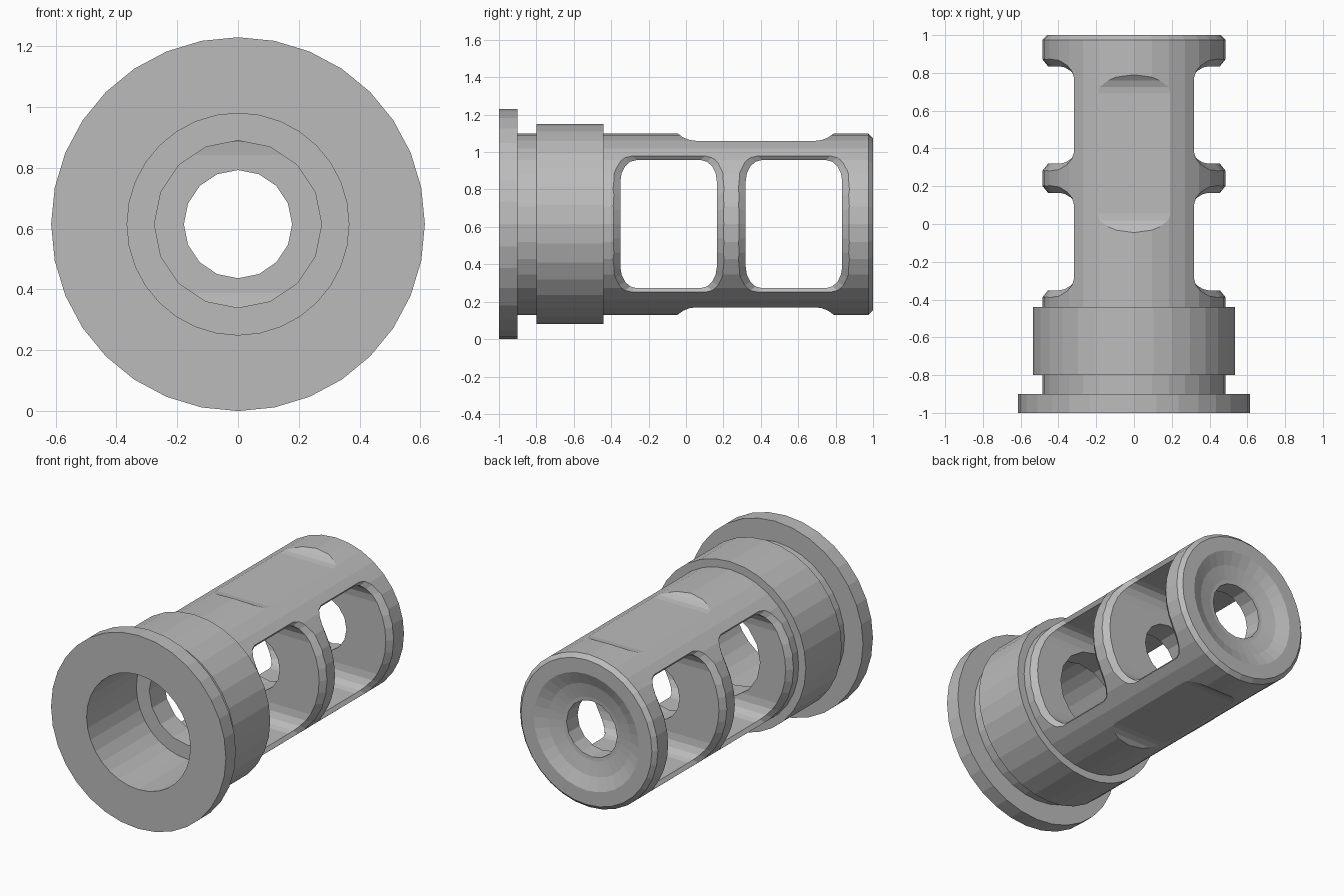
import bpy, bmesh
from math import sin, cos, pi, sqrt

cube = bpy.data.objects.get("Cube")
if cube:
    bpy.data.objects.remove(cube, do_unlink=True)

AXIS = 0.615      # height of the bore axis
BODY = 0.485      # main tube radius

steel = bpy.data.materials.new("grey steel")
steel.use_nodes = True
GREY = (0.5, 0.5, 0.5, 1)
steel.diffuse_color = GREY
steel.node_tree.nodes["Principled BSDF"].inputs["Base Color"].default_value = GREY


def loft(name, rings):
    """Closed solid skinned through rings of equal point count."""
    bm = bmesh.new()
    loops = [[bm.verts.new(p) for p in ring] for ring in rings]
    n = len(loops[0])
    for a, b in zip(loops, loops[1:]):
        for i in range(n):
            j = (i + 1) % n
            bm.faces.new((a[i], a[j], b[j], b[i]))
    bm.faces.new(loops[0])
    bm.faces.new(loops[-1])
    bmesh.ops.recalc_face_normals(bm, faces=bm.faces)
    mesh = bpy.data.meshes.new(name)
    bm.to_mesh(mesh)
    bm.free()
    mesh.materials.append(steel)
    obj = bpy.data.objects.new(name, mesh)
    bpy.context.collection.objects.link(obj)
    return obj


def lathe(name, profile, sides=32):
    """Turn (radius, y) points around the bore axis."""
    return loft(name, [[(r * sin(2 * pi * i / sides), y, AXIS + r * cos(2 * pi * i / sides))
                        for i in range(sides)] for r, y in profile])


def rounded_rect(hy, hz, ry, rz, corner=4, side=6):
    """Outline in (y, z) with extra points along the upright sides."""
    pts = []
    for sy, sz, start in ((1, 1, 0), (-1, 1, 1), (-1, -1, 2), (1, -1, 3)):
        for k in range(corner + 1):
            a = (start + k / corner) * pi / 2
            pts.append((sy * (hy - ry) + ry * cos(a), sz * (hz - rz) + rz * sin(a)))
        if sz * sy < 0:
            # upright side follows this corner
            y = sy * hy
            z0 = sz * (hz - rz)
            pts += [(y, z0 * (1 - 2 * k / side)) for k in range(1, side)]
    return pts


def window_cutter(name, y_mid):
    """Side port with a chamfer that follows the round tube."""
    inner = rounded_rect(0.258, 0.342, 0.085, 0.115)
    outer = rounded_rect(0.295, 0.366, 0.10, 0.13)
    half = []
    for (yi, zi), (yo, zo) in zip(inner, outer):
        xi = sqrt((BODY - 0.03) ** 2 - zi * zi)
        xo = sqrt(BODY ** 2 - zo * zo)
        f = 1.4
        tip = (xi + (xo - xi) * f, yi + (yo - yi) * f, zi + (zo - zi) * f)
        half.append(((xi, yi, zi), tip, (0.7, tip[1], tip[2])))
    rings = []
    for side, order in ((-1, (2, 1, 0)), (1, (0, 1, 2))):
        for k in order:
            rings.append([(side * p[k][0], y_mid + p[k][1], AXIS + p[k][2]) for p in half])
    return loft(name, rings)


def flat_cutter(name, sign):
    """Milled flat with concave run-outs at both ends."""
    start, end, depth, r = 0.055, 0.69, 0.445, 0.145
    arc = [(r * sin(a), r - r * cos(a)) for a in (k * 0.25 for k in range(6))]
    pts = [(start - d, depth + h) for d, h in reversed(arc)]
    pts += [(end + d, depth + h) for d, h in arc]
    return loft(name, [[(x, y, AXIS + sign * h) for y, h in pts] for x in (-0.5, 0.5)])


# Turned outside: flange, neck, collar, tube and rear chamfer
body = lathe("muzzle_brake_body", [
    (0.615, -1), (0.615, -0.9), (BODY, -0.9), (BODY, -0.8), (0.535, -0.8),
    (0.535, -0.44), (BODY, -0.44), (BODY, 0.975), (0.46, 1)])

# Bores, rear dish, ports and flats
cutters = [
    lathe("front_bore", [(0.365, -1.1), (0.365, -0.5)]),
    lathe("throat_bore", [(0.275, -0.6), (0.275, -0.15)], 16),
    lathe("exit_bore", [(0.178, -0.1), (0.178, 1.1)], 16),
    lathe("rear_dish", [(0.16, 0.945), (0.2, 0.948), (0.29, 0.966), (0.37, 1), (0.4, 1.02)]),
    window_cutter("front_port", -0.093),
    window_cutter("rear_port", 0.577),
    flat_cutter("top_flat", 1),
    flat_cutter("bottom_flat", -1),
]
for cutter in cutters:
    cutter.hide_render = True
    mod = body.modifiers.new(cutter.name, "BOOLEAN")
    mod.operation = "DIFFERENCE"
    mod.solver = "EXACT"
    mod.object = cutter

# Bake the cuts and drop the cutters
bpy.context.view_layer.update()
graph = bpy.context.evaluated_depsgraph_get()
baked = bpy.data.meshes.new_from_object(body.evaluated_get(graph))
body.modifiers.clear()
body.data = baked
for cutter in cutters:
    bpy.data.objects.remove(cutter, do_unlink=True)
